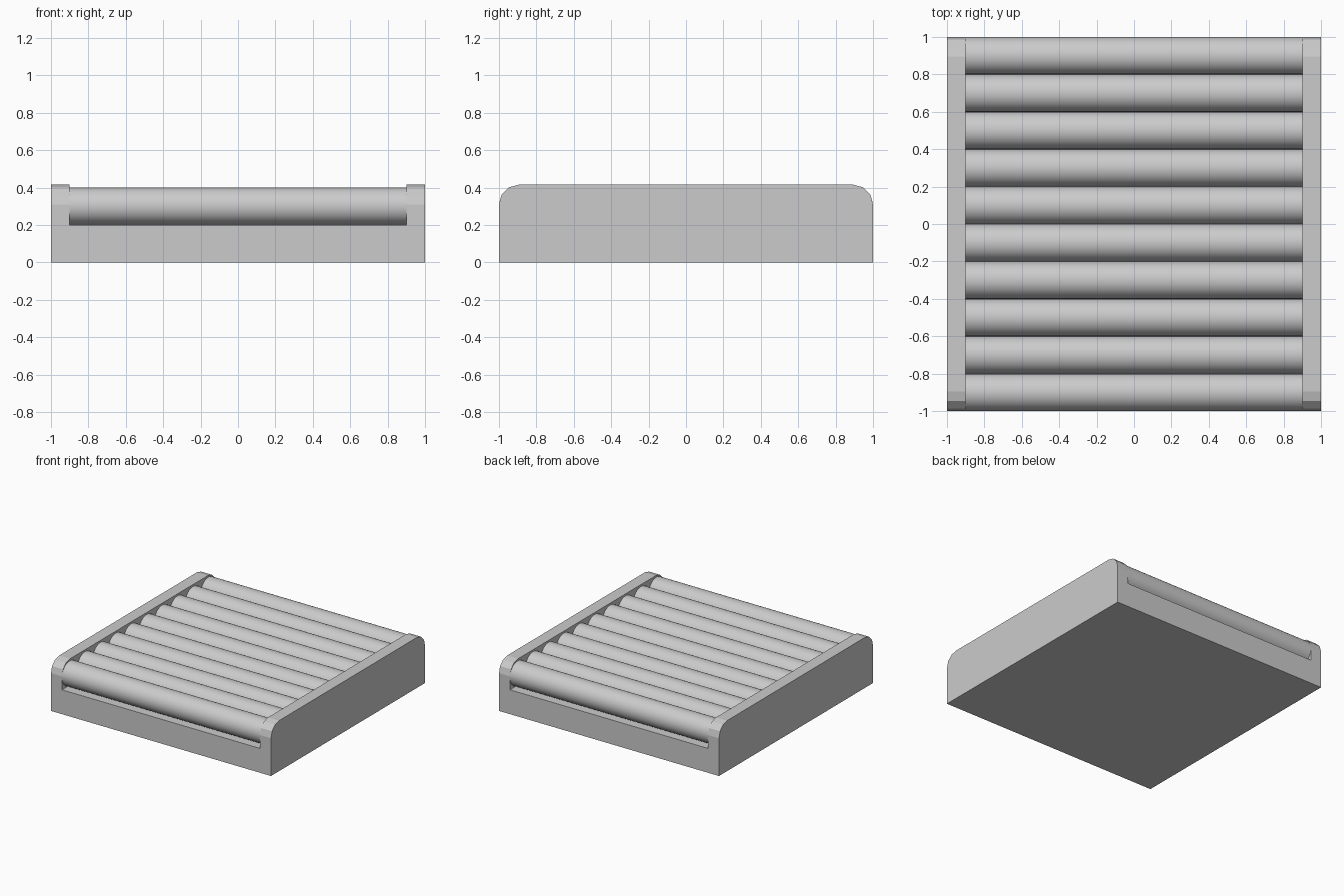
import bpy, bmesh, math

if "Cube" in bpy.data.objects:
    bpy.data.objects.remove(bpy.data.objects["Cube"])

RAIL_H, RAIL_R, FLOOR_Z, INNER_X = 0.415, 0.105, 0.2, 0.9


def extrude_profile(name, profile, x0, x1):
    """Extrude a closed (y, z) profile along x."""
    bm = bmesh.new()
    face = bm.faces.new([bm.verts.new((x0, y, z)) for y, z in profile])
    ext = bmesh.ops.extrude_face_region(bm, geom=[face])
    verts = [g for g in ext["geom"] if isinstance(g, bmesh.types.BMVert)]
    bmesh.ops.translate(bm, verts=verts, vec=(x1 - x0, 0, 0))
    bmesh.ops.recalc_face_normals(bm, faces=bm.faces)
    mesh = bpy.data.meshes.new(name)
    bm.to_mesh(mesh)
    bm.free()
    obj = bpy.data.objects.new(name, mesh)
    bpy.context.collection.objects.link(obj)
    return obj


# Base slab between the rails
extrude_profile("base", [(-1, 0), (1, 0), (1, FLOOR_Z), (-1, FLOOR_Z)], -INNER_X, INNER_X)

# Side rails with rounded upper corners
arc = [(1 - RAIL_R + RAIL_R * math.cos(math.radians(a)),
        RAIL_H - RAIL_R + RAIL_R * math.sin(math.radians(a))) for a in (0, 30, 60, 90)]
rail_profile = [(-1, 0), (1, 0)] + arc + [(-y, z) for y, z in reversed(arc)]
extrude_profile("rail_left", rail_profile, -1, -INNER_X)
extrude_profile("rail_right", rail_profile, INNER_X, 1)

# Row of ten touching rollers
for i in range(10):
    bpy.ops.mesh.primitive_cylinder_add(vertices=32, radius=0.1, depth=2 * INNER_X,
                                        location=(0, -0.9 + 0.2 * i, 0.3),
                                        rotation=(0, math.pi / 2, 0))
    bpy.context.object.name = f"roller_{i + 1}"
    bpy.ops.object.shade_smooth_by_angle(angle=math.radians(35))
